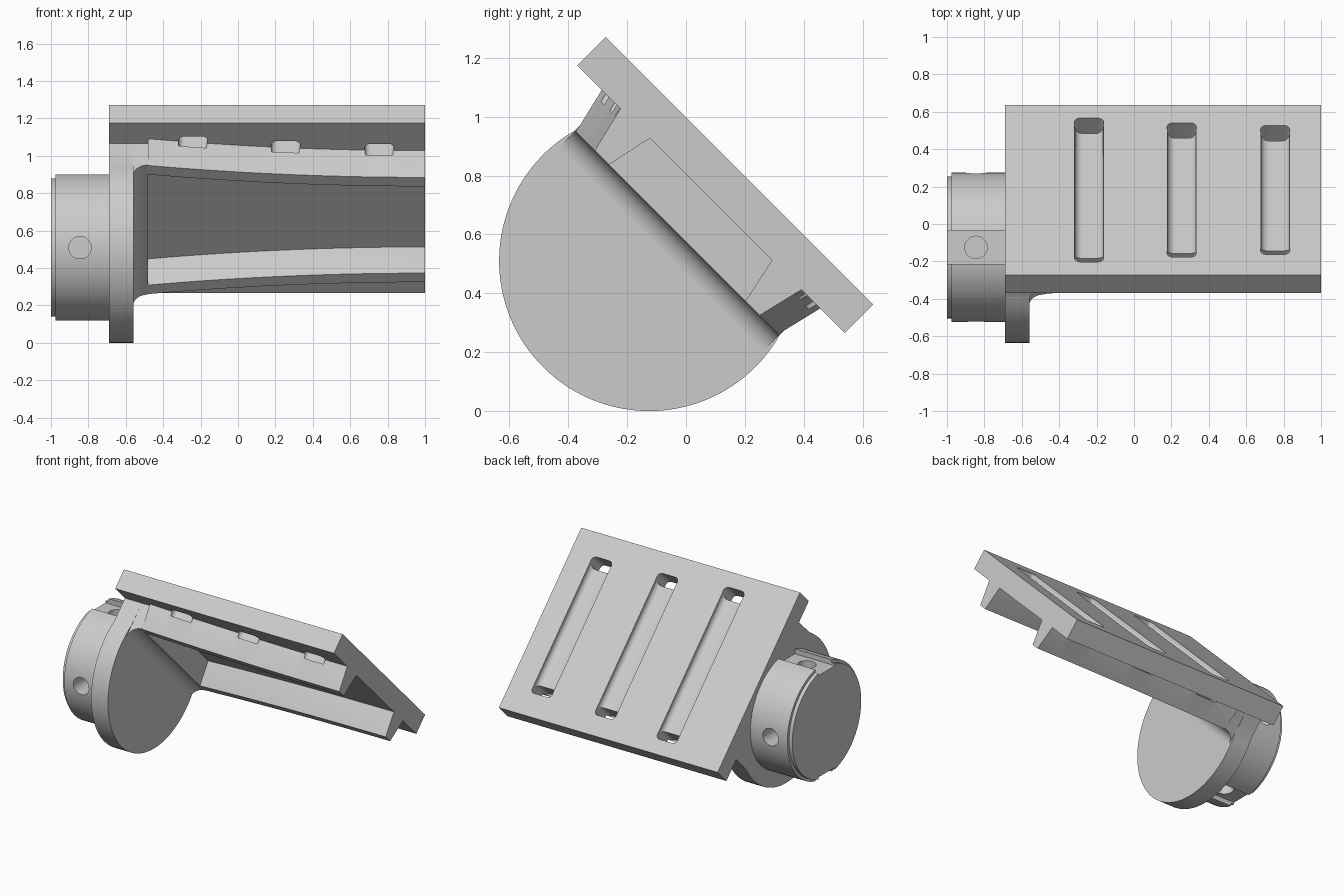
import bpy, bmesh, math
from mathutils import Matrix

cube = bpy.data.objects.get("Cube")
if cube:
    bpy.data.objects.remove(cube, do_unlink=True)

grey = bpy.data.materials.new("matte_grey")
grey.use_nodes = True
GREY = (0.6, 0.6, 0.6, 1)
grey.diffuse_color = GREY
grey.node_tree.nodes["Principled BSDF"].inputs["Base Color"].default_value = GREY

# Hub frame sits on the disc axis; the plate frame is tilted 45 degrees about it
HUB = Matrix.Translation((0, -0.125, 0.51))
TILT = HUB @ Matrix.Rotation(-math.pi / 4, 4, 'X')


def loft(name, sections, frame):
    """Bridge equal-length point rings and cap both ends."""
    bm = bmesh.new()
    rings = [[bm.verts.new(p) for p in s] for s in sections]
    for a, b in zip(rings, rings[1:]):
        for i in range(len(a)):
            j = (i + 1) % len(a)
            bm.faces.new((a[i], a[j], b[j], b[i]))
    bm.faces.new(rings[0])
    bm.faces.new(rings[-1])
    bmesh.ops.recalc_face_normals(bm, faces=bm.faces)
    mesh = bpy.data.meshes.new(name)
    bm.to_mesh(mesh)
    bm.free()
    mesh.materials.append(grey)
    ob = bpy.data.objects.new(name, mesh)
    bpy.context.collection.objects.link(ob)
    ob.matrix_world = frame
    return ob


def prism(name, pts, axis, lo, hi, frame):
    """Extrude a 2D outline along axis 0, 1 or 2."""
    def place(p, d):
        v = list(p)
        v.insert(axis, d)
        return v
    return loft(name, [[place(p, d) for p in pts] for d in (lo, hi)], frame)


def arc(cx, cy, r, start, end, n):
    angles = [math.radians(start + (end - start) * i / n) for i in range(n + 1)]
    return [(cx + r * math.cos(a), cy + r * math.sin(a)) for a in angles]


def rect(x0, x1, y0, y1):
    return [(x0, y0), (x1, y0), (x1, y1), (x0, y1)]


def rounded(x0, x1, y0, y1, r):
    return (arc(x0 + r, y0 + r, r, 180, 270, 6) + arc(x1 - r, y0 + r, r, 270, 360, 6)
            + arc(x1 - r, y1 - r, r, 0, 90, 6) + arc(x0 + r, y1 - r, r, 90, 180, 6))


def carve(ob, cutters):
    for c in cutters:
        m = ob.modifiers.new("cut", 'BOOLEAN')
        m.operation = 'DIFFERENCE'
        m.solver = 'EXACT'
        m.object = c
    deps = bpy.context.evaluated_depsgraph_get()
    deps.update()
    mesh = bpy.data.meshes.new_from_object(ob.evaluated_get(deps))
    ob.modifiers.clear()
    ob.data = mesh


# Flange disc: round below, squared off where it meets the plate
side = math.degrees(math.asin(0.134 / 0.51))
outline = arc(0, 0, 0.51, 180 - side, 360 + side, 96) + [(0.49, 0.31), (-0.49, 0.31)]
flange = prism("flange_disc", outline, 0, -0.69, -0.56, TILT)

# Web block with a concave fillet into the disc
web = [(-0.6, 0.31), (-0.48, 0.31)] + arc(-0.48, 0.054, 0.08, 90, 180, 10) + [(-0.6, 0.054)]
web_block = prism("web_block", web, 1, -0.49, 0.49, TILT)

# Mounting plate
plate = prism("mounting_plate", rect(-0.643, 0.643, 0.297, 0.434), 0, -0.69, 1, TILT)


# Two drafted rails that draw together towards the free end
def rail(name, s):
    sections = []
    for i in range(25):
        x = -0.48 + 1.48 * i / 24
        f = 0.09 * ((1 - x) / 1.48) ** 2
        ring = [(0.396, 0.134), (0.435, 0.297), (0.435, 0.31), (0.293, 0.31),
                (0.293, 0.297), (0.328, 0.134)]
        sections.append([(x, s * (u + f), n) for u, n in ring])
    return loft(name, sections, TILT)


rails = [rail("left_rail", -1), rail("right_rail", 1)]

# Strap slots: a shallow groove with a through hole at each end
cutters = []
for x, e in ((-0.24, 0.543), (0.255, 0.507), (0.755, 0.487)):
    cutters.append(prism("groove_cutter", rounded(x - 0.077, x + 0.077, 0.389, 0.6, 0.04),
                         1, 0.035 - e, e - 0.035, TILT))
    for s in (-1, 1):
        u0, u1 = sorted((s * (e - 0.07), s * e))
        cutters.append(prism("hole_cutter", rounded(x - 0.078, x + 0.078, u0, u1, 0.03),
                             2, 0.268, 0.5, TILT))
for ob in [plate] + rails:
    carve(ob, cutters)

# Hub with a stepped lip
steps = ((-1, 0.38), (-0.975, 0.38), (-0.975, 0.4), (-0.65, 0.4))
hub = loft("hub", [[(x, y, z) for y, z in arc(0, 0, r, 0, 356.25, 95)] for x, r in steps], HUB)

# Key slots above and below, and four radial screw holes
hub_cutters = []
for s in (-1, 1):
    lo, hi = sorted((s * 0.355, s * 0.5))
    hub_cutters.append(prism("key_slot_cutter", rect(-1.1, -0.69, -0.09, 0.09), 2, lo, hi, HUB))
    circle = arc(-0.845, 0, 0.06, 0, 348.75, 31)
    for axis in (1, 2):
        hub_cutters.append(prism("screw_cutter", circle, axis, s * 0.25, s * 0.5, HUB))
carve(hub, hub_cutters)

for c in cutters + hub_cutters:
    bpy.data.objects.remove(c, do_unlink=True)

# Smooth curved faces, keep edges sharp
bpy.ops.object.select_all(action='DESELECT')
for ob in [flange, web_block, plate, hub] + rails:
    ob.select_set(True)
    bpy.context.view_layer.objects.active = ob
bpy.ops.object.shade_smooth_by_angle(angle=math.radians(30))
